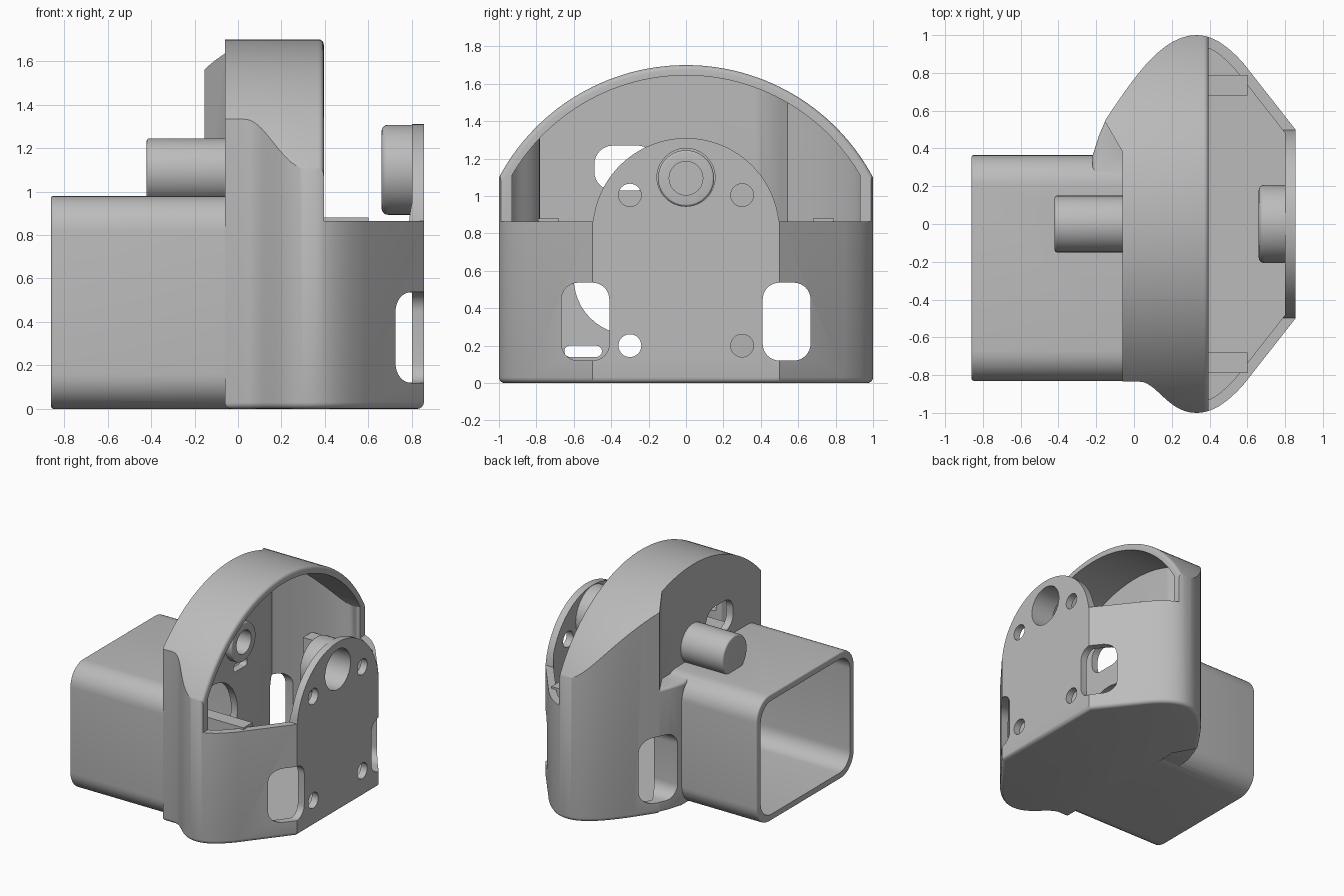
import bpy, bmesh, math
from mathutils import Vector
from mathutils.geometry import interpolate_bezier

if "Cube" in bpy.data.objects:
    bpy.data.objects.remove(bpy.data.objects["Cube"], do_unlink=True)

grey = bpy.data.materials.new("plain grey")
grey.use_nodes = True
colour = (0.5, 0.5, 0.5, 1)
grey.diffuse_color = colour
grey.node_tree.nodes["Principled BSDF"].inputs["Base Color"].default_value = colour


def prism(name, pts, axis, a, b, round_a=0, round_b=0):
    """Extrude a 2D outline along x (outline in y, z) or along z (outline in x, y)."""
    bm = bmesh.new()
    place = (lambda p, h: (h, p[0], p[1])) if axis == "x" else (lambda p, h: (p[0], p[1], h))
    low = [bm.verts.new(place(p, a)) for p in pts]
    high = [bm.verts.new(place(p, b)) for p in pts]
    bm.faces.new(low)
    bm.faces.new(high)
    n = len(pts)
    for i in range(n):
        j = (i + 1) % n
        bm.faces.new((low[i], low[j], high[j], high[i]))
    bmesh.ops.recalc_face_normals(bm, faces=bm.faces)
    k = 0 if axis == "x" else 2
    for h, r in ((a, round_a), (b, round_b)):
        if r:
            rim = [e for e in bm.edges if all(abs(v.co[k] - h) < 1e-5 for v in e.verts)]
            bmesh.ops.bevel(bm, geom=rim, offset=r, segments=4, profile=0.5,
                            affect="EDGES", clamp_overlap=False)
    mesh = bpy.data.meshes.new(name)
    bm.to_mesh(mesh)
    bm.free()
    ob = bpy.data.objects.new(name, mesh)
    bpy.context.collection.objects.link(ob)
    return ob


def combine(target, other, op):
    """Apply a boolean and discard the second solid."""
    mod = target.modifiers.new("cut", "BOOLEAN")
    mod.operation, mod.solver, mod.object = op, "EXACT", other
    bpy.context.view_layer.objects.active = target
    bpy.ops.object.modifier_apply(modifier=mod.name)
    bpy.data.objects.remove(other, do_unlink=True)


def arc(cy, cz, r, start=0, end=360, n=48):
    count = n if end - start == 360 else n + 1
    angles = [math.radians(start + (end - start) * i / n) for i in range(count)]
    return [(cy + r * math.cos(t), cz + r * math.sin(t)) for t in angles]


def rounded(y0, y1, z0, z1, r):
    return (arc(y1 - r, z0 + r, r, -90, 0, 8) + arc(y1 - r, z1 - r, r, 0, 90, 8)
            + arc(y0 + r, z1 - r, r, 90, 180, 8) + arc(y0 + r, z0 + r, r, 180, 270, 8))


def curve(*p, n=14):
    return [v.to_2d() for v in interpolate_bezier(*[Vector((*q, 0)) for q in p], n)]


def inset(pts, d):
    """Mitred inward offset of a counter-clockwise outline."""
    out = []
    for i, p in enumerate(pts):
        p = Vector(p)
        u = (p - Vector(pts[i - 1])).normalized()
        w = (Vector(pts[(i + 1) % len(pts)]) - p).normalized()
        n1, n2 = Vector((-u.y, u.x)), Vector((-w.y, w.x))
        out.append(p + (n1 + n2) * d / (1 + n1.dot(n2)))
    return out


def arch(r):
    return [(-1.06, -0.2), (1.06, -0.2)] + arc(0, 0.567, r, 20, 160, 64)


# Plan outline of the housing
plan = [(0.855, -0.5), (0.855, 0.5)]
plan += curve((0.58, 0.85), (0.5, 0.94), (0.42, 1), (0.33, 1))
plan += curve((0.33, 1), (0.15, 1), (0, 0.78), (-0.155, 0.545))[1:]
plan += [(-0.06, 0.38), (-0.06, -0.835)]
plan += curve((0.03, -0.835), (0.12, -0.835), (0.18, -1), (0.33, -1))
plan += curve((0.33, -1), (0.42, -1), (0.5, -0.94), (0.58, -0.85))[1:]

# Housing: arched hood at the back, low wall and round-topped plate at the right
housing = prism("housing", plan, "z", 0, 1.9, round_a=0.03)
limit = prism("hood_limit", arch(1.133), "x", -0.4, 0.395, round_b=0.025)
combine(limit, prism("low_limit", [(-1.2, -0.1), (1.2, -0.1), (1.2, 0.865), (-1.2, 0.865)],
                     "x", 0.2, 1), "UNION")
combine(limit, prism("plate_limit", [(-0.5, 0.5), (0.5, 0.5)] + arc(0, 0.81, 0.5, 0, 180),
                     "x", 0.65, 1.05), "UNION")
combine(housing, limit, "INTERSECT")

# Square tube and the web that blends it into the housing
web = [(-0.15, 0.55), (-0.185, 0.47), (-0.22, 0.36), (-0.22, 0.25), (-0.03, 0.25), (-0.03, 0.55)]
combine(housing, prism("web", web, "z", 0.01, 0.96, 0.02, 0.02), "UNION")
combine(housing, prism("tube", rounded(-0.83, 0.365, 0, 0.98, 0.16), "x", -0.86, -0.03,
                       round_a=0.012), "UNION")
combine(housing, prism("tube_bore", rounded(-0.78, 0.315, 0.05, 0.93, 0.13), "x", -1, -0.06),
        "DIFFERENCE")

# Inner cavity
cavity = prism("cavity", inset(plan, 0.055), "z", 0.06, 1.9)
combine(cavity, prism("inner_arch", arch(1.078), "x", -0.5, 1.2), "INTERSECT")
combine(housing, cavity, "DIFFERENCE")

# Bearing bosses on both walls, and side rails
combine(housing, prism("back_boss", arc(0, 1.095, 0.15), "x", -0.42, 0.05, 0.012, 0.012), "UNION")
combine(housing, prism("plate_boss", arc(0, 1.1, 0.207), "x", 0.66, 0.82, 0.03), "UNION")
for s in (-1, 1):
    rail = [(s * 0.68, 0.76), (s * 0.79, 0.76), (s * 0.79, 0.88), (s * 0.68, 0.88)]
    combine(housing, prism("rail", rail, "x", 0.08, 0.6), "UNION")

# Openings: (outline, start x, end x)
openings = [
    (arc(0, 1.095, 0.09), -0.37, 0.2),
    (arc(0, 1.1, 0.155), 0.6, 1),
    (rounded(0.4, 0.675, 0.09, 0.6, 0.1), -0.4, 0.2),
    (rounded(-0.49, -0.16, 1.03, 1.27, 0.1), -0.2, 0.1),
    (arc(-0.3, 0.56, 0.3), -0.2, 0.1),
    (arc(-0.3, 0.2, 0.07), -0.2, 0.1),
    (rounded(-0.65, -0.45, 0.14, 0.2, 0.029), -0.2, 0.1),
    (rounded(-0.05, 0.12, 0.86, 0.92, 0.029), -0.2, 0.1),
]
for s in (-1, 1):
    openings += [(arc(s * 0.3, z, 0.061, n=32), 0.7, 1) for z in (0.2, 1.005)]
    openings.append((rounded(s * 0.538 - 0.128, s * 0.538 + 0.128, 0.12, 0.537, 0.09), 0.6, 1))
for outline, a, b in openings:
    combine(housing, prism("opening", outline, "x", a, b), "DIFFERENCE")

# Colour and shading
housing.data.materials.clear()
housing.data.materials.append(grey)
for f in housing.data.polygons:
    f.material_index = 0
bpy.ops.object.select_all(action="DESELECT")
housing.select_set(True)
bpy.context.view_layer.objects.active = housing
bpy.ops.object.shade_smooth_by_angle(angle=math.radians(30))
